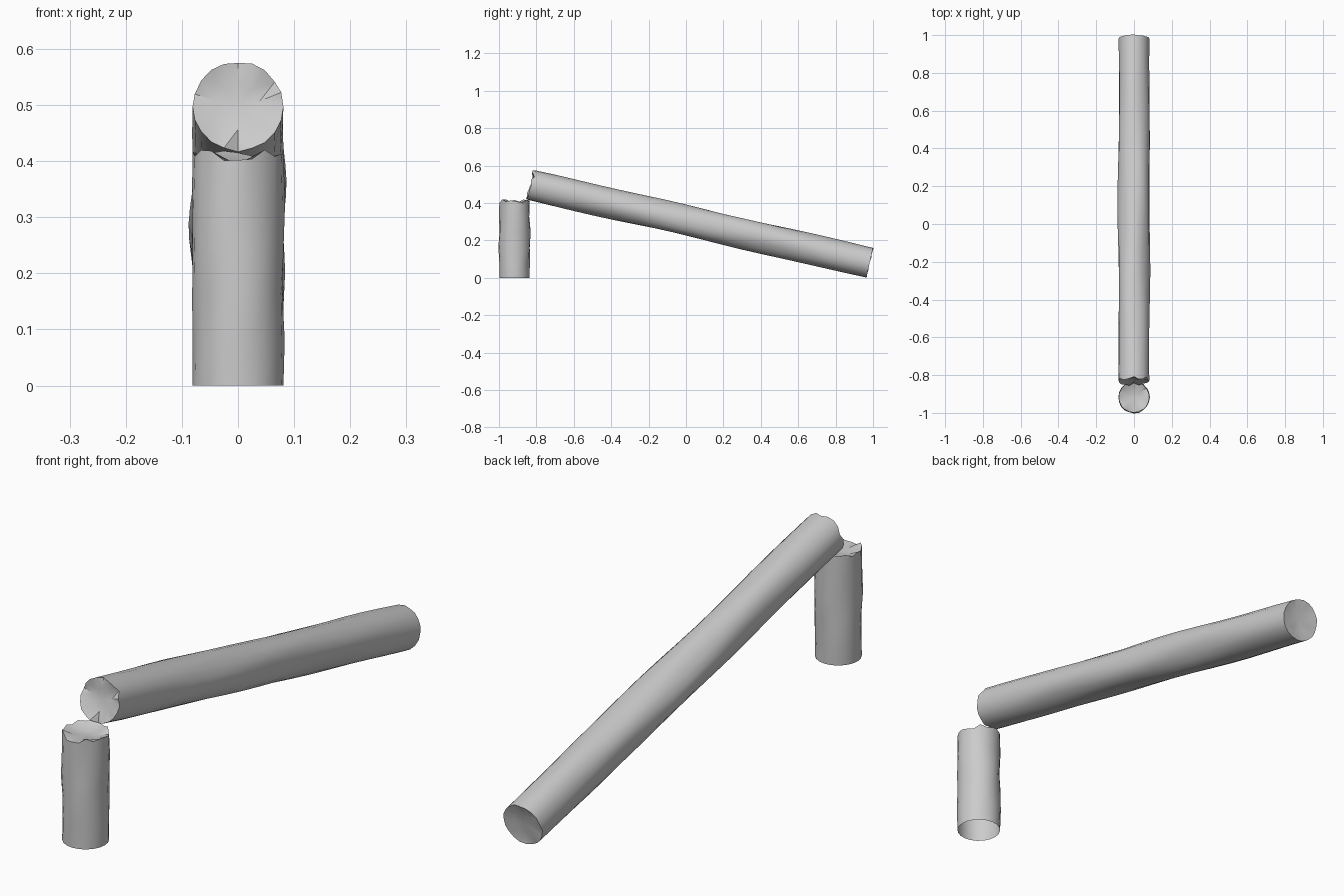
import bpy, bmesh, math, random
from mathutils import Matrix, Vector

if "Cube" in bpy.data.objects:
    bpy.data.objects.remove(bpy.data.objects["Cube"])

SIDES = 20
RADIUS = 0.081


def cap(bm, ring, z_mid, rng, rough, flip):
    """Close a ring with an uneven inner ring and a centre point."""
    inner = []
    for v in ring[::2]:
        inner.append(bm.verts.new((v.co.x * 0.5, v.co.y * 0.5,
                                   z_mid + rng.uniform(-rough, rough))))
    mid = bm.verts.new((0, 0, z_mid))
    n = len(inner)
    for i in range(n):
        a, b = inner[i], inner[(i + 1) % n]
        r0, r1, r2 = ring[2 * i], ring[2 * i + 1], ring[(2 * i + 2) % SIDES]
        for f in ((mid, a, b), (a, r0, r1), (a, r1, b), (b, r1, r2)):
            bm.faces.new(f[::-1] if flip else f)


def make_log(name, length, rings, seed, swell, jag, bottom, top, matrix):
    """Wobbly trunk along local z; bottom/top are cap depths or None for open."""
    rng = random.Random(seed)
    bm = bmesh.new()
    phase = [rng.uniform(0, math.tau) for _ in range(3)]
    loops = []
    for j in range(rings + 1):
        t = j / rings
        fade = math.sin(math.pi * t) ** 0.5 if 0 < t < 1 else 0
        loop = []
        for i in range(SIDES):
            a = math.tau * i / SIDES
            bump = (math.sin(2 * a + 7 * t + phase[0]) + math.sin(3 * a - 11 * t + phase[1])
                    + 0.7 * math.sin(5 * a + 17 * t + phase[2])) / 2
            r = RADIUS + fade * swell * (bump + 0.3)
            z = length * t
            if j == 0:
                z += rng.uniform(-1, 1) * jag[0]
            if j == rings:
                z += rng.uniform(-1, 1) * jag[1]
            loop.append(bm.verts.new((r * math.cos(a), r * math.sin(a), z)))
        loops.append(loop)
    for lo, hi in zip(loops, loops[1:]):
        for i in range(SIDES):
            k = (i + 1) % SIDES
            bm.faces.new((lo[i], lo[k], hi[k], hi[i]))
    if bottom is not None:
        cap(bm, loops[0], bottom, rng, 0.004, True)
    if top is not None:
        cap(bm, loops[-1], length - top, rng, 0.004, False)
    mesh = bpy.data.meshes.new(name)
    bm.transform(matrix)
    bm.to_mesh(mesh)
    bm.free()
    obj = bpy.data.objects.new(name, mesh)
    bpy.context.collection.objects.link(obj)
    bpy.ops.object.select_all(action='DESELECT')
    bpy.context.view_layer.objects.active = obj
    obj.select_set(True)
    bpy.ops.object.shade_smooth_by_angle(angle=math.radians(40))
    return obj


# Standing stump with a splintered, hollowed top and an open base
make_log("stump", 0.41, 5, 3, 0.004, (0, 0.011), None, 0.012,
         Matrix.Translation((0, -0.917, 0)))

# Fallen trunk leaning from the stump down to the ground
start, end = Vector((0, -0.83, 0.497)), Vector((0, 0.982, 0.081))
axis = end - start
rotation = axis.to_track_quat('Z', 'X').to_matrix().to_4x4()
make_log("fallen_trunk", axis.length, 16, 8, 0.0045, (0.01, 0.003), 0.008, 0.006,
         Matrix.Translation(start) @ rotation)
